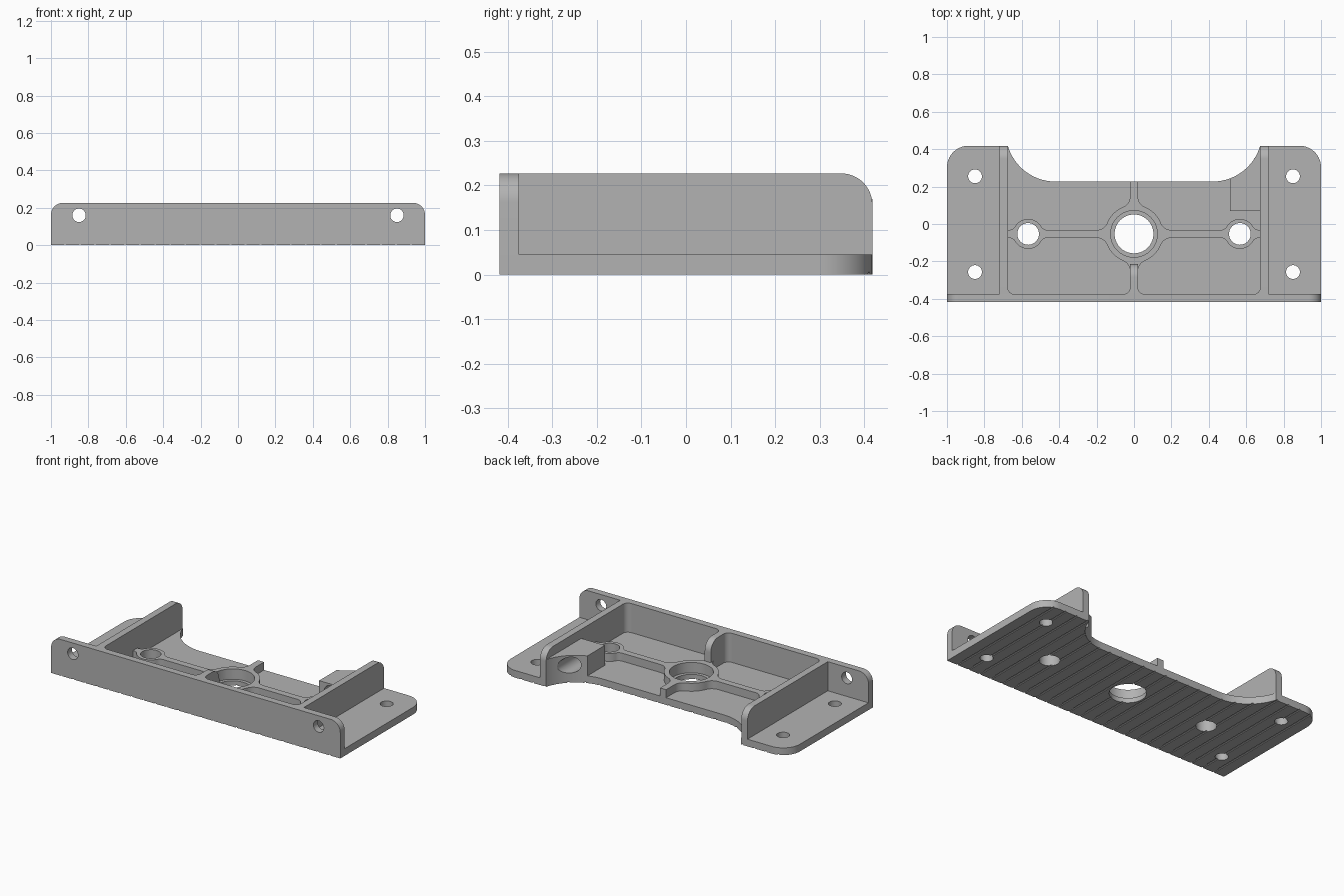
import bpy, bmesh
from math import sin, cos, pi, radians, sqrt, asin
from mathutils import Vector

cube = bpy.data.objects.get("Cube")
if cube:
    bpy.data.objects.remove(cube, do_unlink=True)

grey = bpy.data.materials.new("plain_grey")
grey.use_nodes = True
GREY = (0.45, 0.45, 0.45, 1)
grey.diffuse_color = GREY
grey.node_tree.nodes["Principled BSDF"].inputs["Base Color"].default_value = GREY

# Main dimensions
HX, HY = 1.0, 0.418            # half length and half depth
FLOOR, RIB, TOP = 0.045, 0.095, 0.227
WALL_Y = -0.375                # inner face of the front wall
IN, OUT = 0.675, 0.718         # faces of the side walls
BORE_Y = -0.053                # line of the three large bores
NOTCH = (0.42, 0.492, 0.265)   # notch arc: centre x, centre y, radius
BACK = NOTCH[1] - NOTCH[2]


def arc(cx, cy, r, a, b, n=16):
    """Points on an arc, angles in degrees."""
    return [(cx + r * cos(radians(a + (b - a) * i / n)),
             cy + r * sin(radians(a + (b - a) * i / n))) for i in range(n + 1)]


def prism(name, pts, lo, hi, axis="z"):
    """Extrude a 2D outline along one axis."""
    place = {"x": lambda u, v, w: (w, u, v),
             "y": lambda u, v, w: (u, w, v),
             "z": lambda u, v, w: (u, v, w)}[axis]
    bm = bmesh.new()
    face = bm.faces.new([bm.verts.new(place(u, v, lo)) for u, v in pts])
    new = bmesh.ops.extrude_face_region(bm, geom=[face])["geom"]
    bmesh.ops.translate(bm, verts=[g for g in new if isinstance(g, bmesh.types.BMVert)],
                        vec=Vector(place(0, 0, hi - lo)))
    bmesh.ops.recalc_face_normals(bm, faces=bm.faces)
    mesh = bpy.data.meshes.new(name)
    bm.to_mesh(mesh)
    bm.free()
    mesh.materials.append(grey)
    obj = bpy.data.objects.new(name, mesh)
    bpy.context.collection.objects.link(obj)
    return obj


def bore(u, v, r, lo, hi, axis="z"):
    cutter = prism("bore_cutter", arc(u, v, r, 0, 360, 40)[:-1], lo, hi, axis)
    cutter.hide_render = True
    return cutter


def finish(obj, cutters=()):
    """Cut the holes, then smooth the rounded faces."""
    bpy.ops.object.select_all(action="DESELECT")
    bpy.context.view_layer.objects.active = obj
    obj.select_set(True)
    for c in cutters:
        mod = obj.modifiers.new("cut", "BOOLEAN")
        mod.operation, mod.solver, mod.object = "DIFFERENCE", "EXACT", c
        bpy.ops.object.modifier_apply(modifier=mod.name)
    bpy.ops.object.shade_smooth_by_angle(angle=radians(30))


def flare(R, h, f, end):
    """Quarter outline of a ring with a rib blended in, from the rib to angle end."""
    cy = h + f
    cx = sqrt((R + f) ** 2 - cy ** 2)
    a = asin(cy / (R + f)) * 180 / pi
    return arc(cx, cy, f, 270, 180 + a, 8) + arc(0, 0, R, a, end, 10)[1:]


# Bores shared by the plate and the ribs
large = [bore(0, BORE_Y, 0.104, -1, 1)]
large += [bore(s * 0.566, BORE_Y, 0.058, -1, 1) for s in (-1, 1)]
counterbore = bore(0, BORE_Y, 0.125, 0.03, 1)
mounts = [bore(s * 0.85, y, 0.037, -1, 1) for s in (-1, 1) for y in (-0.257, 0.255)]

# Mounting plate with rounded back corners and a wide back notch
nx, ny, nr = NOTCH
open_a = asin((ny - HY) / nr) * 180 / pi
right = ([(HX, -HY)] + arc(HX - 0.115, HY - 0.115, 0.115, 0, 90)
         + arc(nx, ny, nr, -open_a, -90, 24))
plate = prism("mounting_plate", right + [(-x, y) for x, y in reversed(right)], 0, FLOOR)
grooves = []
for i in range(24):
    x = (i - 11.5) * 0.0805
    g = prism("groove_cutter", arc(x, 0, 0.006, 0, 360, 8)[:-1], -1, 1, "y")
    g.hide_render = True
    grooves.append(g)
finish(plate, large + mounts + [counterbore] + grooves)

# Front wall with rounded top corners and two holes
half = [(HX, 0.004)] + arc(HX - 0.065, TOP - 0.065, 0.065, 0, 90)
front = prism("front_wall", half + [(-x, z) for x, z in reversed(half)], -HY, WALL_Y, "y")
wall_holes = [bore(s * 0.85, 0.16, 0.036, -1, 1, "y") for s in (-1, 1)]
finish(front, wall_holes)


def upright(name, back, x0, x1):
    """Standing web with its upper back corner rounded."""
    r = 0.07
    pts = ([(WALL_Y, FLOOR - 0.005), (back, FLOOR - 0.005)]
           + arc(back - r, TOP - r, r, 0, 90) + [(WALL_Y, TOP)])
    finish(prism(name, pts, x0, x1, "x"))


def corner_fillet(name, x, s):
    """Concave fillet between the front wall and an upright."""
    r = 0.035
    pts = [(x, WALL_Y)] + [(x + s * (r + u), WALL_Y + r + v)
                           for u, v in arc(0, 0, r, 180, 270, 8)]
    finish(prism(name, pts, FLOOR, TOP))


# Side walls, centre gusset and their fillets
for side, s in (("left", 1), ("right", -1)):
    upright(side + "_side_wall", HY, min(s * IN, s * OUT), max(s * IN, s * OUT))
    corner_fillet(side + "_wall_fillet", s * IN, -s)
    corner_fillet(side + "_gusset_fillet", s * 0.021, s)
upright("centre_gusset", -0.215, -0.021, 0.021)

# Floor ribs: a centre ring and two bosses blended into a cross of ribs
H = 0.021


def rib_half(reach):
    """Half outline on one side of the long rib, running from +x to -x."""
    b = flare(0.08, H, 0.04, 90)
    boss = b + [(-x, y) for x, y in reversed(b[:-1])]
    c = flare(0.155, H, 0.06, 45)
    quarter = c + [(y, x) for x, y in reversed(c[:-1])] + [(H, reach)]
    pts = [(IN, H)] + [(x + 0.566, y) for x, y in boss if x + 0.566 < IN] + quarter
    return pts + [(-x, y) for x, y in reversed(pts)]


upper = [(x, BORE_Y + y) for x, y in rib_half(BACK - BORE_Y)]
lower = [(-x, BORE_Y - y) for x, y in rib_half(BORE_Y - WALL_Y)]
ribs = prism("floor_ribs", upper + lower, FLOOR, RIB)
finish(ribs, large + [counterbore])

# Bored block beside the left wall, its back following the notch
bx, by = 0.512, 0.07
curve = [p for p in arc(nx, ny, nr, -90, -open_a, 40) if p[0] > bx]
start = (bx, ny - sqrt(nr ** 2 - (bx - nx) ** 2))
block = prism("bored_block", [(IN, by), (bx, by), start] + curve + [(IN, HY)], FLOOR, 0.17)
block_hole = bore(0.595, 0.11, 0.05, -1, 1, "y")
finish(block, [block_hole])

# Remove the cutters
for c in large + mounts + grooves + wall_holes + [counterbore, block_hole]:
    bpy.data.objects.remove(c, do_unlink=True)
